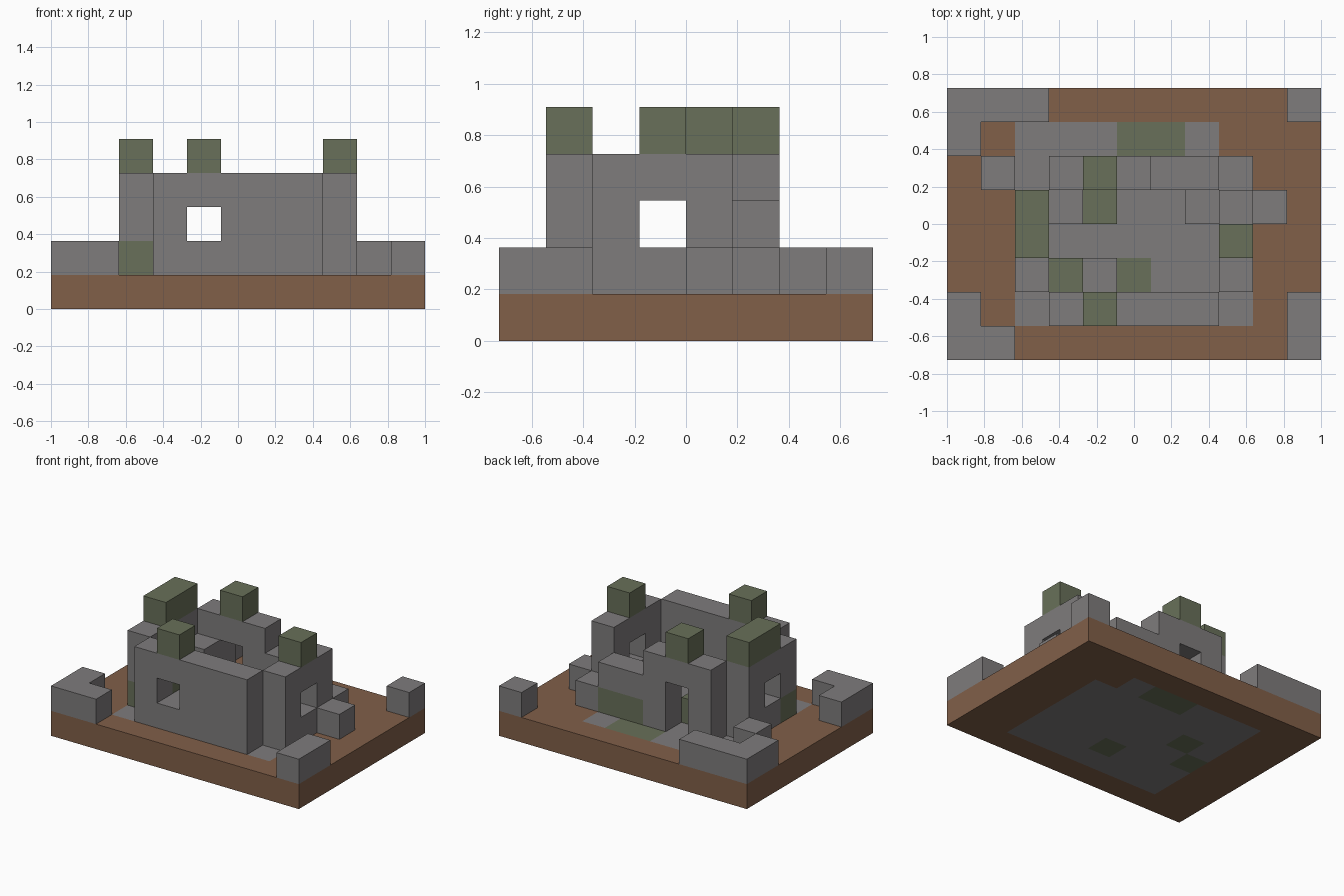
import bpy
import bmesh
from mathutils import Vector

cube = bpy.data.objects.get("Cube")
if cube:
    bpy.data.objects.remove(cube, do_unlink=True)

NX, NY = 11, 8
CELL = 2 / NX


def make_material(name, rgb):
    mat = bpy.data.materials.new(name)
    mat.use_nodes = True
    mat.diffuse_color = (*rgb, 1)
    bsdf = next(n for n in mat.node_tree.nodes if n.type == "BSDF_PRINCIPLED")
    bsdf.inputs["Base Color"].default_value = (*rgb, 1)
    return mat


materials = [make_material("earth_brown", (0.22, 0.115, 0.066)),
             make_material("stone_grey", (0.21, 0.2, 0.202)),
             make_material("mossy_green", (0.14, 0.163, 0.1))]
EARTH, STONE, MOSS = range(3)

# Block grid: cell -> (part name, colour)
grid = {}


def fill(part, color, cols, rows, levels):
    """Fill an inclusive box of cells."""
    for i in range(cols[0], cols[1] + 1):
        for j in range(rows[0], rows[1] + 1):
            for k in range(levels[0], levels[1] + 1):
                grid[i, j, k] = (part, color)


def carve(cols, rows, levels):
    for cell in [c for c in grid if cols[0] <= c[0] <= cols[1]
                 and rows[0] <= c[1] <= rows[1] and levels[0] <= c[2] <= levels[1]]:
        del grid[cell]


# Ground slab with the paved floor set flush into it
fill("ground", EARTH, (0, NX - 1), (0, NY - 1), (0, 0))
fill("floor", STONE, (2, 8), (1, 5), (0, 0))
fill("floor", STONE, (2, 7), (6, 6), (0, 0))
fill("floor", MOSS, (5, 6), (6, 6), (0, 0))
for i, j in ((5, 2), (3, 4), (2, 3)):
    fill("floor", MOSS, (i, i), (j, j), (0, 0))

# Four keep walls
fill("front_wall", STONE, (3, 7), (1, 1), (1, 3))
fill("left_wall", STONE, (8, 8), (2, 4), (1, 3))
fill("right_wall", STONE, (2, 2), (2, 4), (1, 3))
fill("right_wall", MOSS, (2, 2), (2, 2), (1, 1))
fill("back_wall", STONE, (3, 5), (5, 5), (1, 3))
fill("back_wall", STONE, (6, 7), (5, 5), (2, 2))
fill("back_wall", MOSS, (6, 7), (5, 5), (1, 1))
fill("back_wall", STONE, (8, 8), (5, 5), (1, 1))

# Windows and doorway
carve((4, 4), (1, 1), (2, 2))
carve((2, 8), (3, 3), (2, 2))
carve((4, 4), (5, 5), (1, 2))

# Mossy battlements
fill("front_merlon", MOSS, (4, 4), (1, 1), (4, 4))
fill("back_merlon", MOSS, (4, 4), (5, 5), (4, 4))
fill("left_merlon", MOSS, (8, 8), (3, 3), (4, 4))
fill("right_merlon", MOSS, (2, 2), (3, 4), (4, 4))

# Rubble inside and beside the keep
fill("inner_rubble", MOSS, (3, 3), (2, 2), (1, 2))
fill("inner_rubble", STONE, (4, 4), (2, 2), (1, 1))
fill("inner_rubble", STONE, (3, 3), (4, 4), (1, 2))
fill("inner_rubble", MOSS, (4, 4), (4, 4), (1, 1))
fill("inner_rubble", STONE, (7, 7), (4, 4), (1, 1))
fill("left_rubble", STONE, (9, 9), (4, 4), (1, 1))
fill("right_rubble", STONE, (1, 1), (5, 5), (1, 1))

# Outer corner ruins
fill("front_right_corner", STONE, (0, 1), (0, 0), (1, 1))
fill("front_right_corner", STONE, (0, 0), (1, 1), (1, 1))
fill("front_left_corner", STONE, (10, 10), (0, 1), (1, 1))
fill("back_right_corner", STONE, (0, 2), (7, 7), (1, 1))
fill("back_right_corner", STONE, (0, 0), (6, 6), (1, 1))
fill("back_left_corner", STONE, (10, 10), (7, 7), (1, 1))


def build_part(part):
    """Skin the exposed sides of one part's cells and merge flat areas."""
    bm = bmesh.new()
    for cell, (owner, color) in grid.items():
        if owner != part:
            continue
        center = Vector(cell) + Vector((0.5, 0.5, 0.5))
        for axis in range(3):
            for sign in (-1, 1):
                n = Vector((0, 0, 0))
                n[axis] = sign
                if tuple(int(c + d) for c, d in zip(cell, n)) in grid:
                    continue
                u = Vector((0, 0, 0))
                u[(axis + 1) % 3] = 0.5
                v = n.cross(u)
                mid = center + n / 2
                corners = [mid - u - v, mid + u - v, mid + u + v, mid - u + v]
                face = bm.faces.new([bm.verts.new(
                    ((p.x - NX / 2) * CELL, (p.y - NY / 2) * CELL, p.z * CELL))
                    for p in corners])
                face.material_index = color
    bmesh.ops.remove_doubles(bm, verts=bm.verts, dist=0.001)
    bmesh.ops.dissolve_limit(bm, angle_limit=0.01, verts=bm.verts,
                             edges=bm.edges, delimit={"MATERIAL"})
    mesh = bpy.data.meshes.new(part)
    bm.to_mesh(mesh)
    bm.free()
    for mat in materials:
        mesh.materials.append(mat)
    bpy.context.collection.objects.link(bpy.data.objects.new(part, mesh))


for part in dict.fromkeys(owner for owner, _ in grid.values()):
    build_part(part)
